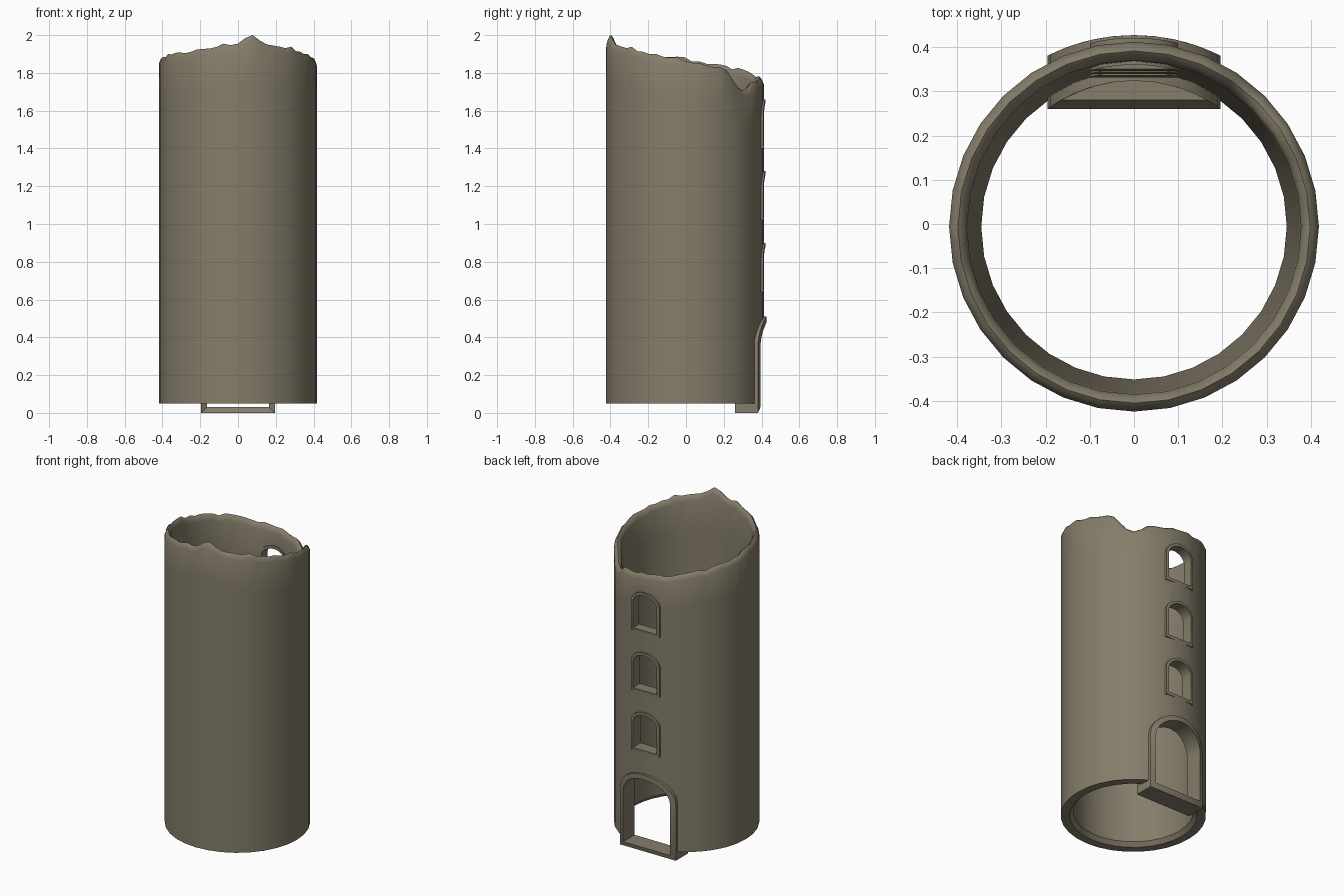
import bpy, bmesh, math, random

if "Cube" in bpy.data.objects:
    bpy.data.objects.remove(bpy.data.objects["Cube"])
random.seed(4)
CY, R, N = -0.006, 0.418, 64

stone = bpy.data.materials.new("weathered_stone")
stone.diffuse_color = (0.235, 0.205, 0.145, 1)
stone.use_nodes = True
stone.node_tree.nodes["Principled BSDF"].inputs["Base Color"].default_value = stone.diffuse_color

def make(name, bm):
    bmesh.ops.recalc_face_normals(bm, faces=bm.faces)
    me = bpy.data.meshes.new(name)
    bm.to_mesh(me)
    bm.free()
    me.materials.append(stone)
    ob = bpy.data.objects.new(name, me)
    bpy.context.collection.objects.link(ob)
    return ob

def smooth(ob, deg):
    bpy.ops.object.select_all(action='DESELECT')
    ob.select_set(True)
    bpy.context.view_layer.objects.active = ob
    bpy.ops.object.shade_smooth_by_angle(angle=math.radians(deg))

def bridge(bm, a, b):
    for i in range(len(a)):
        j = (i + 1) % len(a)
        bm.faces.new((a[i], a[j], b[j], b[i]))

# broken rim: height by angle (degrees from +x)
RIM = [(0, 1.87), (15, 1.85), (31, 1.83), (38, 1.77), (46, 1.71), (56, 1.72), (63, 1.76),
       (90, 1.765), (120, 1.80), (150, 1.84), (180, 1.875), (205, 1.895), (225, 1.905),
       (242, 1.93), (256, 1.945), (270, 1.965), (280, 2.0), (288, 1.965), (298, 1.945),
       (315, 1.93), (340, 1.895), (360, 1.87)]

def rim_height(deg):
    for (a, h), (b, k) in zip(RIM, RIM[1:]):
        if a <= deg <= b:
            return h + (k - h) * (deg - a) / (b - a)

def inner_r(z):
    return 0.344 + 0.033 * z / 1.8

# tower wall: rings up the outside, over the rounded rim and down the tapering inside
heights = []
for i in range(N):
    h = rim_height(i * 360 / N)
    heights.append(h if h > 1.98 else h + random.uniform(-0.011, 0.009))
heights[round(280 / 360 * N)] = 2.0
bm = bmesh.new()
levels = [k / 10 for k in range(11)]
rows = [(t, 0.03, 'out') for t in levels] + [(1, 0.008, 'out2'), (1, 0, 'mid'), (1, 0.01, 'in2')]
rows += [(t, 0.035, 'in') for t in reversed(levels[1:])] + [(0, -0.025, 'in'), (0, 0, 'lip')]
rings = []
for t, drop, kind in rows:
    ring = []
    for i in range(N):
        a = 2 * math.pi * i / N
        top = heights[i]
        z = 0.05 - min(drop, 0) if t == 0 else 0.05 + (top - drop - 0.05) * t
        ri = inner_r(z)
        r = {'out': R, 'out2': R - 0.01, 'mid': (R + ri) / 2, 'in2': ri + 0.008,
             'in': ri, 'lip': ri + 0.022}[kind]
        if i % 2:                      # keeps the outline 32-sided
            r *= math.cos(2 * math.pi / N)
        ring.append(bm.verts.new((r * math.cos(a), CY + r * math.sin(a), z)))
    rings.append(ring)
for k in range(len(rings)):
    bridge(bm, rings[k], rings[(k + 1) % len(rings)])
wall = make("tower_wall", bm)

def arch(w, z0, z1, n=12):
    rise = 0.78 * w
    pts = [(-w, z0), (w, z0)]
    return pts + [(w * math.cos(math.pi * k / n), z1 - rise + rise * math.sin(math.pi * k / n))
                  for k in range(n + 1)]

def on_round(x, r):
    return CY + math.sqrt(r * r - x * x)

def frame(name, w, z0, z1, th, r_out, r_in):
    # arched frame whose faces follow the round wall
    outer, inner = arch(w, z0, z1), arch(w - th, z0 + th, z1 - th)
    bm = bmesh.new()
    loops = [[bm.verts.new((x, on_round(x, r), z)) for x, z in pts]
             for pts, r in ((outer, r_out), (inner, r_out), (inner, r_in), (outer, r_in))]
    for k in range(4):
        bridge(bm, loops[k], loops[(k + 1) % 4])
    smooth(make(name, bm), 35)

def cut(w, z0, z1):
    # opening through the wall
    bm = bmesh.new()
    a, b = [[bm.verts.new((x, y, z)) for x, z in arch(w, z0, z1)] for y in (0.15, 0.6)]
    bridge(bm, a, b)
    bm.faces.new(a)
    bm.faces.new(b)
    cutter = make("opening_cutter", bm)
    cutter.hide_render = True
    mod = wall.modifiers.new("opening", 'BOOLEAN')
    mod.object, mod.operation, mod.solver = cutter, 'DIFFERENCE', 'EXACT'
    bpy.context.view_layer.objects.active = wall
    bpy.ops.object.modifier_apply(modifier=mod.name)
    bpy.data.objects.remove(cutter)

# doorway with its sill below the wall
cut(0.18, -0.1, 0.495)
frame("door_frame", 0.195, 0.0, 0.51, 0.03, 0.433, 0.33)

# three windows above the door
for i in range(3):
    top = 0.90 + 0.38 * i
    cut(0.092, top - 0.252, top - 0.008)
    frame(f"window_frame_{i + 1}", 0.1, top - 0.26, top, 0.017, 0.427, inner_r(top - 0.13) - 0.006)

smooth(wall, 40)
